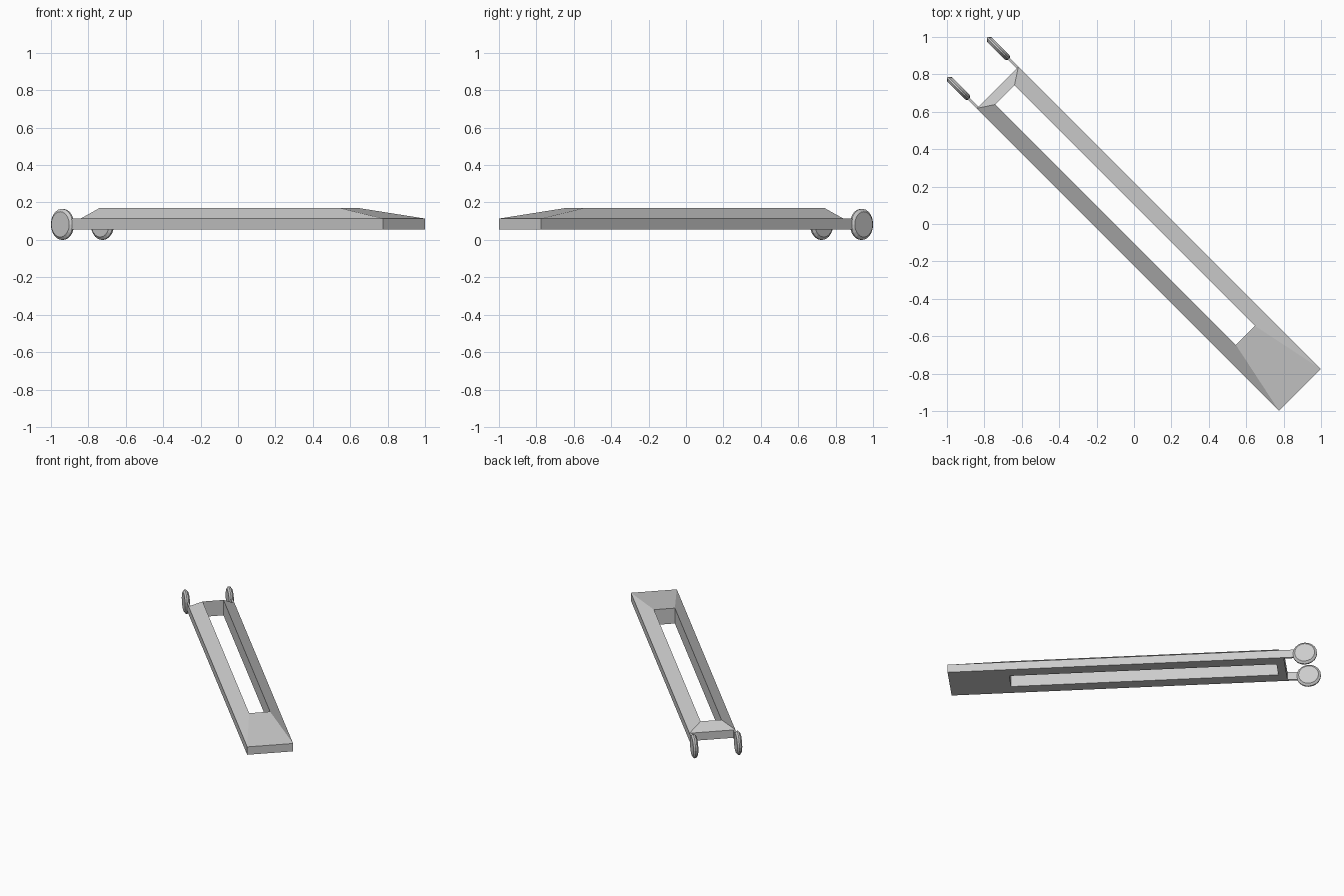
import bpy, bmesh, math
from mathutils import Matrix

if "Cube" in bpy.data.objects:
    bpy.data.objects.remove(bpy.data.objects["Cube"])

# the model lies diagonally: local x runs along its length
TURN = Matrix.Rotation(math.radians(-45), 4, 'Z')


def finish(name, bm):
    bmesh.ops.recalc_face_normals(bm, faces=bm.faces)
    bm.transform(TURN)
    mesh = bpy.data.meshes.new(name)
    bm.to_mesh(mesh)
    bm.free()
    ob = bpy.data.objects.new(name, mesh)
    bpy.context.collection.objects.link(ob)
    return ob


def bridged(name, rings, closed):
    """Join successive rings of points with quads; close in a loop or cap the ends."""
    bm = bmesh.new()
    rows = [[bm.verts.new(p) for p in ring] for ring in rings]
    n = len(rows[0])
    for i in range(len(rows) if closed else len(rows) - 1):
        a, b = rows[i], rows[(i + 1) % len(rows)]
        for j in range(n):
            k = (j + 1) % n
            bm.faces.new((a[j], a[k], b[k], b[j]))
    if not closed:
        bm.faces.new(rows[0])
        bm.faces.new(rows[-1])
    return finish(name, bm)


def rect(x0, x1, half, z):
    return [(x0, -half, z), (x1, -half, z), (x1, half, z), (x0, half, z)]


# hollow frame: sloped rim, straight inner walls, flat underside
outer, inner = (-1.032, 1.255, 0.158), (-0.976, 0.843, 0.072)
bridged("frame", [rect(*outer, 0.055), rect(*outer, 0.114),
                  rect(*inner, 0.170), rect(*inner, 0.055)], True)

for side, label in ((-1, "left"), (1, "right")):
    # thin plate carrying the wheel
    bm = bmesh.new()
    bmesh.ops.create_cube(bm, size=1, matrix=Matrix.Translation((-1.10, side * 0.151, 0.0845))
                          @ Matrix.Diagonal((0.15, 0.014, 0.059, 1)))
    finish(label + "_arm", bm)

    # wheel with chamfered rim
    rings = []
    for offset, radius in ((-0.017, 0.068), (-0.005, 0.083), (0.005, 0.083), (0.017, 0.068)):
        rings.append([(-1.176 + radius * math.cos(t), side * 0.151 + offset,
                       0.083 + radius * math.sin(t))
                      for t in (2 * math.pi * i / 20 for i in range(20))])
    bridged(label + "_wheel", rings, False)
